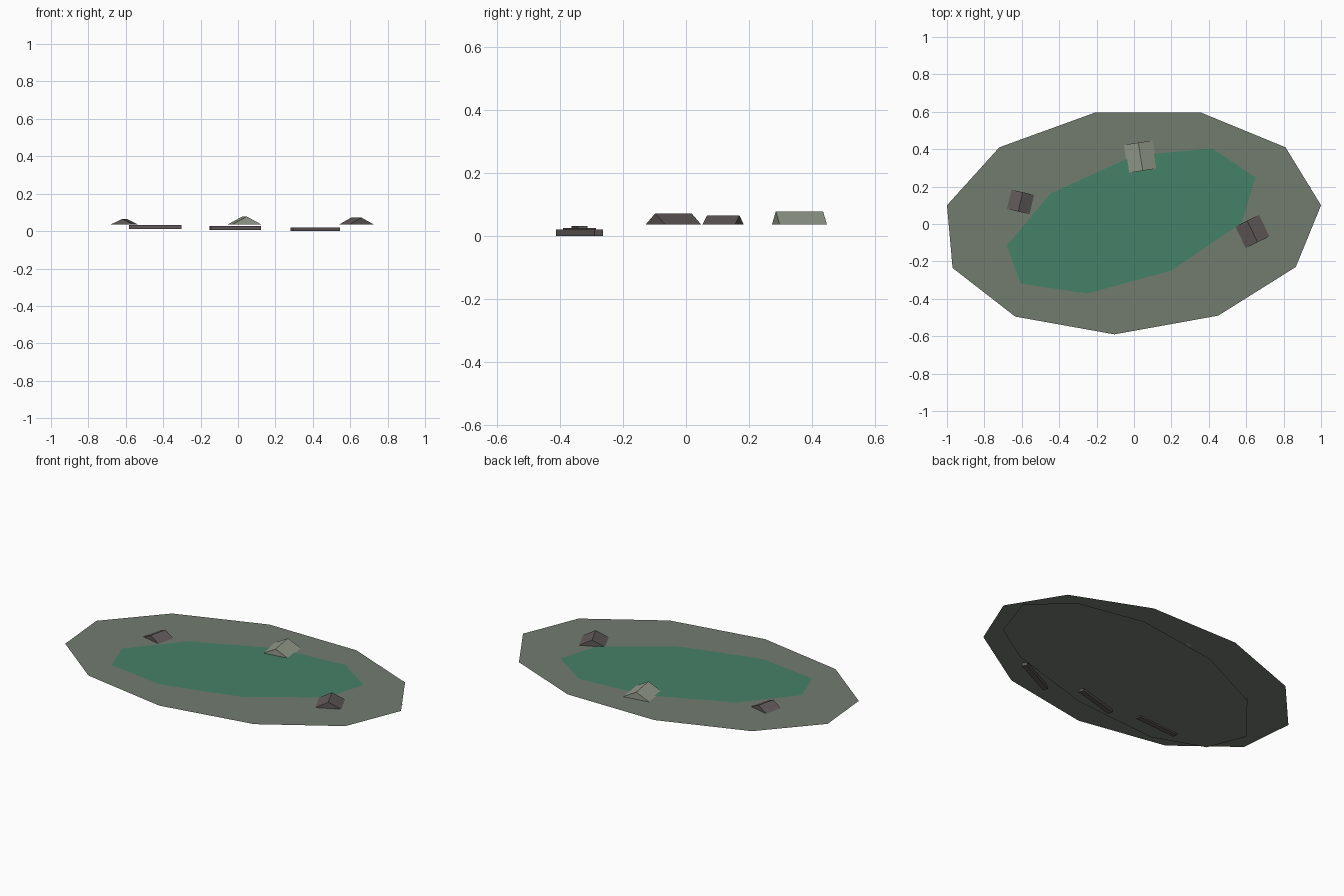
import bpy
from math import radians
from mathutils import Matrix

if "Cube" in bpy.data.objects:
    bpy.data.objects.remove(bpy.data.objects["Cube"])


def material(name, rgb):
    m = bpy.data.materials.new(name)
    m.diffuse_color = (*rgb, 1)
    m.use_nodes = True
    m.node_tree.nodes["Principled BSDF"].inputs["Base Color"].default_value = m.diffuse_color
    return m


BANK = material("bank", (0.17, 0.20, 0.16))
WATER = material("water", (0.06, 0.22, 0.14))
PALE = material("pale_stone", (0.30, 0.33, 0.26))
DARK = material("dark_stone", (0.12, 0.10, 0.10))


def add(name, verts, faces, mat, loc=(0, 0, 0), turn=0):
    me = bpy.data.meshes.new(name)
    me.from_pydata(verts, [], faces)
    me.transform(Matrix.Translation(loc) @ Matrix.Rotation(radians(turn), 4, 'Z'))
    me.materials.append(mat)
    ob = bpy.data.objects.new(name, me)
    bpy.context.collection.objects.link(ob)
    return ob


def sheet(name, outline, z, mat):
    # flat polygon layer without thickness
    add(name, [(x, y, z) for x, y in outline], [range(len(outline))], mat)


def wedge(name, loc, w, l, h, turn, mat):
    # gable-shaped stone with its ridge along y
    v = [(x, y, z) for y in (-l / 2, l / 2) for x, z in ((-w / 2, 0), (w / 2, 0), (0, h))]
    add(name, v, [(0, 1, 2), (5, 4, 3), (0, 3, 4, 1), (1, 4, 5, 2), (2, 5, 3, 0)], mat, loc, turn)


def bar(name, loc, size, turn, mat):
    v = [(x * size[0] / 2, y * size[1] / 2, z * size[2] / 2)
         for x in (-1, 1) for y in (-1, 1) for z in (-1, 1)]
    f = [(0, 1, 3, 2), (4, 6, 7, 5), (0, 4, 5, 1), (2, 3, 7, 6), (0, 2, 6, 4), (1, 5, 7, 3)]
    add(name, v, f, mat, loc, turn)


# stacked flat layers: hidden bed, bank, water
sheet("lower_bed", [(.853, -.08), (.945, .195), (.735, .395), (.325, .475), (-.20, .395), (-.645, .18),
                    (-.89, -.12), (-.80, -.345), (-.50, -.455), (.04, -.41), (.595, -.245)][::1], .02, BANK)
sheet("bank", [(1, .10), (.81, .41), (.36, .595), (-.21, .595), (-.72, .41), (-1, .10),
               (-.97, -.235), (-.635, -.495), (-.105, -.59), (.45, -.49), (.865, -.23)], .036, BANK)
sheet("water", [(.65, .249), (.42, .404), (0, .366), (-.447, .163), (-.68, -.115),
                (-.607, -.318), (-.25, -.372), (.20, -.249), (.575, .005)], .039, WATER)

# stones on the bank
wedge("back_stone", (.035, .36, .036), .157, .152, .042, 9, PALE)
wedge("left_stone", (-.607, .118, .036), .124, .106, .029, -13, DARK)
wedge("right_stone", (.633, -.04, .036), .141, .128, .036, 26, DARK)

# thin bars under the front of the bank
for i, (x, turn) in enumerate(((.412, 26), (-.015, 16), (-.443, 4))):
    bar(f"under_bar_{i + 1}", (x, -.338, .01 + .006 * i), (.28, .03, .02), turn, DARK)
